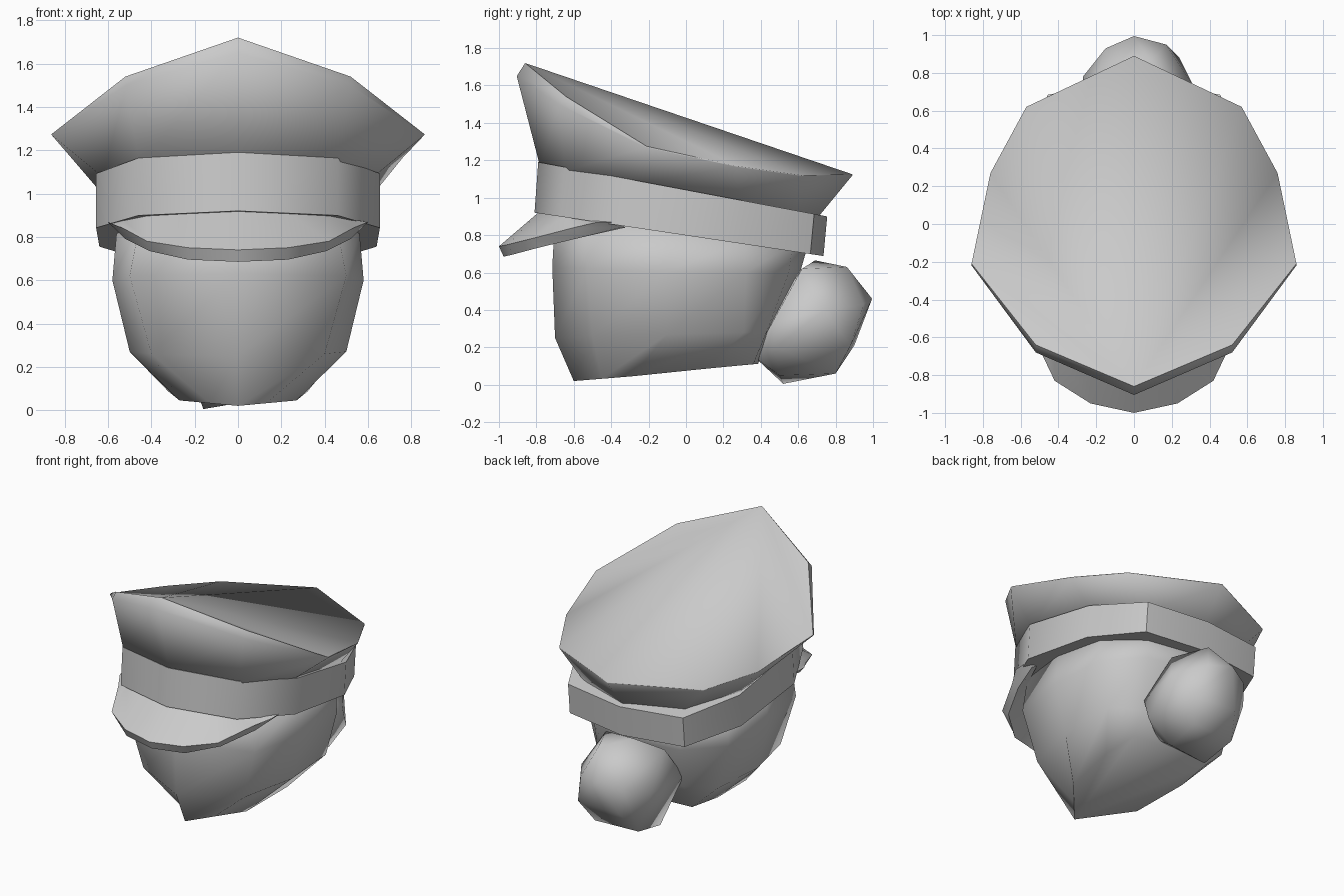
import bpy, bmesh, math

if "Cube" in bpy.data.objects:
    bpy.data.objects.remove(bpy.data.objects["Cube"], do_unlink=True)

grey = bpy.data.materials.new("plain_grey")
grey.use_nodes = True
grey.diffuse_color = (0.59, 0.59, 0.59, 1)
grey.node_tree.nodes["Principled BSDF"].inputs["Base Color"].default_value = (0.59, 0.59, 0.59, 1)


def finish(name, bm, angle):
    bmesh.ops.recalc_face_normals(bm, faces=bm.faces)
    mesh = bpy.data.meshes.new(name)
    bm.to_mesh(mesh)
    bm.free()
    mesh.materials.append(grey)
    obj = bpy.data.objects.new(name, mesh)
    bpy.context.collection.objects.link(obj)
    bpy.ops.object.select_all(action='DESELECT')
    obj.select_set(True)
    bpy.context.view_layer.objects.active = obj
    bpy.ops.object.shade_smooth_by_angle(angle=math.radians(angle))


def mirror_ring(half):
    """Close a front-to-back half outline into a full symmetric ring."""
    return half + [(-x, y, z) for x, y, z in half[-2:0:-1]]


def bridge(bm, low, high):
    n = len(low)
    for i in range(n):
        j = (i + 1) % n
        bm.faces.new((low[i], low[j], high[j], high[i]))


def ridge_cap(bm, ring):
    """Fill a ring with two fans that meet on the centre line."""
    half = len(ring) // 2
    for side in (ring[:half + 1], [ring[0]] + ring[:half - 1:-1]):
        for a, b in zip(side[1:], side[2:]):
            bm.faces.new((side[0], a, b))


def loft(name, halves, angle):
    bm = bmesh.new()
    rings = [[bm.verts.new(p) for p in mirror_ring(h)] for h in halves]
    for low, high in zip(rings, rings[1:]):
        bridge(bm, low, high)
    ridge_cap(bm, rings[0])
    ridge_cap(bm, rings[-1])
    finish(name, bm, angle)


def band_top(y):
    return 1.04 - .188 * y


def band_low(y):
    return .80 - .15 * y


# Tilted hat band
BAND = [(0, -.8), (.46, -.66), (.655, -.28), (.64, .3), (.455, .675), (0, .745)]
loft("hat_band", [[(x, y - .01, band_low(y)) for x, y in BAND],
                  [(x, y + .01, band_top(y)) for x, y in BAND]], 50)

# Flared crown, slightly inset in the band, with a narrow front lip and ridged top
crown_base = [(0, -.78), (.455, -.645), (.62, -.28), (.6, .28), (.39, .59), (0, .7)]
lip = [(0, -.905, 1.65), (.52, -.68, 1.5), (.86, -.22, 1.27),
       (.76, .27, 1.165), (.57, .62, 1.115), (0, .89, 1.12)]
crown_top = [(0, -.86, 1.72), (.52, -.64, 1.54), (.86, -.21, 1.275),
             (.76, .27, 1.17), (.57, .62, 1.12), (0, .89, 1.125)]
loft("hat_crown", [[(x, y, band_top(y) - .02) for x, y in crown_base], lip, crown_top], 72)

# Curved visor: upper and lower outlines from centre to side
outer_top = [(0, -1, .74), (.23, -.95, .75), (.42, -.83, .78), (.53, -.6, .84), (.6, -.48, .868)]
outer_low = [(0, -.975, .685), (.23, -.93, .695), (.41, -.78, .735), (.52, -.55, .79), (.57, -.35, .84)]
inner_top = [(0, -.79, .92), (.23, -.72, .91), (.42, -.65, .9), (.53, -.5, .88), (.6, -.36, .87)]
inner_low = [(x * .92, y * .9, z - .03) for x, y, z in inner_top]
bm = bmesh.new()
rows = []
for row in (outer_top, outer_low, inner_low, inner_top):
    full = [(-x, y, z) for x, y, z in row[:0:-1]] + row
    rows.append([bm.verts.new(p) for p in full])
for a, b in zip(rows, rows[1:] + rows[:1]):
    for i in range(len(a) - 1):
        bm.faces.new((a[i], a[i + 1], b[i + 1], b[i]))
for end in (0, -1):
    bm.faces.new([r[end] for r in rows])
finish("visor", bm, 30)

# Head with a pointed chin and a slanted underside
loft("head", [
    [(0, -.6, .02), (.13, -.45, .032), (.27, -.29, .045), (.32, .1, .085), (.3, .36, .11), (0, .385, .112)],
    [(0, -.7, .25), (.4, -.5, .26), (.5, -.1, .27), (.48, .31, .28), (.28, .43, .28), (0, .46, .28)],
    [(0, -.715, .63), (.5, -.53, .62), (.58, -.1, .6), (.56, .32, .6), (.34, .55, .6), (0, .61, .6)],
    [(0, -.7, .9), (.45, -.54, .88), (.56, -.1, .83), (.55, .32, .78), (.36, .57, .75), (0, .65, .74)],
], 100)

# Faceted, lopsided hair bun wrapped around a few corner points
corners = [
    (-.07, .69, .665), (.2, .62, .62), (-.25, .6, .6), (.09, .86, .63),
    (0, .995, .46), (-.15, .93, .42), (.17, .95, .43), (.24, .88, .21),
    (-.1, .9, .21), (-.17, .78, .06), (.16, .8, .06), (-.16, .52, .005),
    (.1, .5, .05), (.1, .365, .15), (-.12, .37, .17), (.28, .48, .2),
    (.3, .46, .33), (-.29, .44, .36), (.31, .74, .4), (-.27, .78, .36)]
bm = bmesh.new()
for p in corners:
    bm.verts.new(p)
bmesh.ops.convex_hull(bm, input=bm.verts)
finish("hair_bun", bm, 75)
